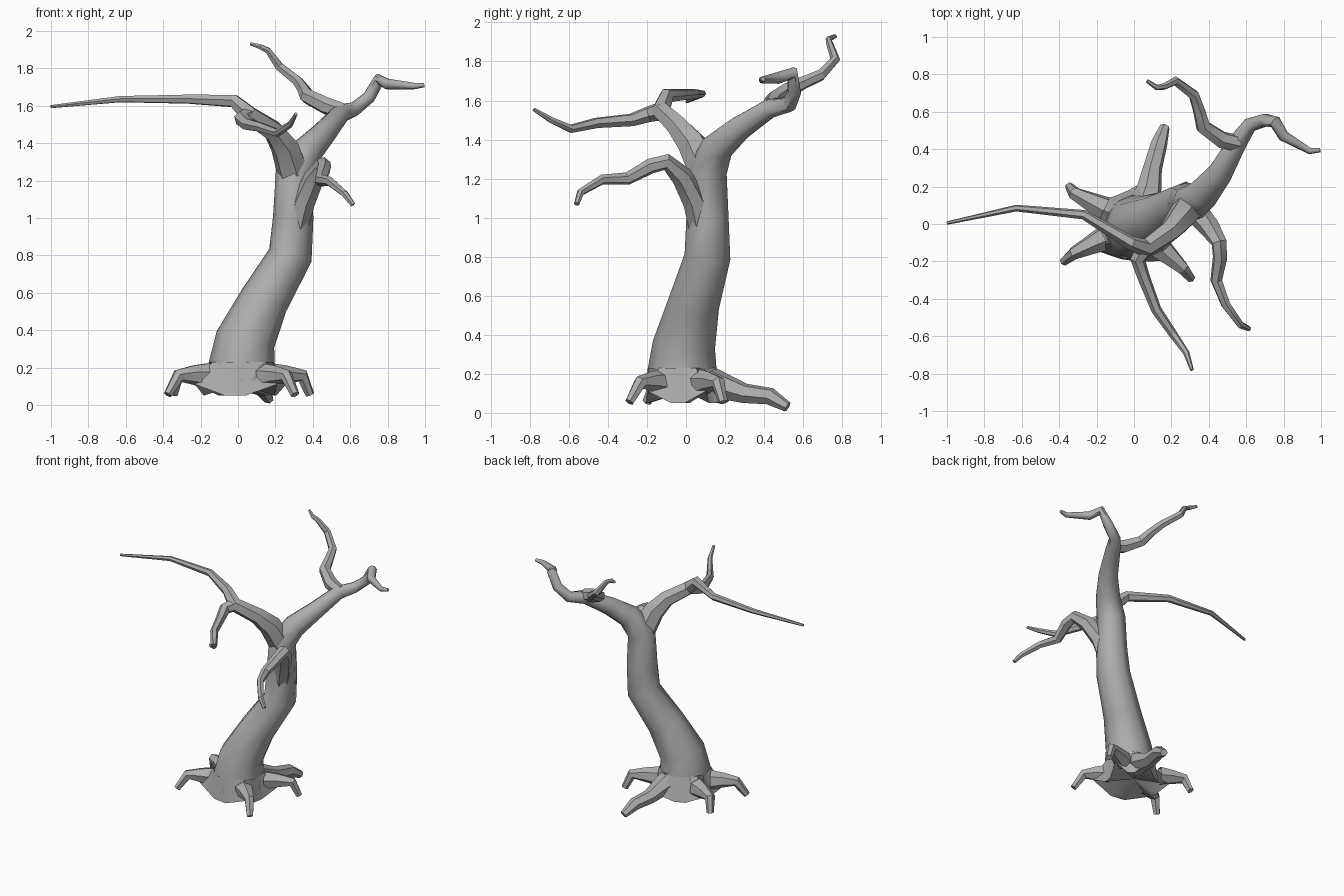
import bpy, bmesh, math
from mathutils import Vector

bark = bpy.data.materials.new("bark")
bark.diffuse_color = (0.42, 0.42, 0.42, 1)


def skin(name, rings, end_centre=None, cap_end=True, smooth=30):
    """Bridge rings of points into one open-bottomed or fanned shell."""
    bm = bmesh.new()
    rings = [[bm.verts.new(p) for p in r] for r in rings]
    n = len(rings[0])
    for r, s in zip(rings, rings[1:]):
        for k in range(n):
            j = (k + 1) % n
            bm.faces.new((r[k], r[j], s[j], s[k]))
    if cap_end:
        bm.faces.new(rings[-1])
    if end_centre:
        c = bm.verts.new(end_centre)
        for k in range(n):
            bm.faces.new((rings[0][(k + 1) % n], rings[0][k], c))
    mesh = bpy.data.meshes.new(name)
    bm.to_mesh(mesh)
    bm.free()
    mesh.materials.append(bark)
    ob = bpy.data.objects.new(name, mesh)
    bpy.context.collection.objects.link(ob)
    bpy.ops.object.select_all(action='DESELECT')
    ob.select_set(True)
    bpy.context.view_layer.objects.active = ob
    bpy.ops.object.shade_smooth_by_angle(angle=math.radians(smooth))


def tube(name, path, sides=6, smooth=30):
    """Faceted tapering tube through (x, y, z, radius) points."""
    pts = [Vector(p[:3]) for p in path]
    rings, prev_t, u = [], None, None
    for i, p in enumerate(pts):
        a = (p - pts[i - 1]).normalized() if i else (pts[1] - p).normalized()
        b = (pts[i + 1] - p).normalized() if i < len(pts) - 1 else a
        t = (a + b).normalized()
        u = prev_t.rotation_difference(t) @ u if u else t.orthogonal()
        u = (u - t * u.dot(t)).normalized()
        v, prev_t = t.cross(u), t
        angs = [2 * math.pi * k / sides for k in range(sides)]
        rings.append([p + path[i][3] * (u * math.cos(w) + v * math.sin(w)) for w in angs])
    skin(name, rings, smooth=smooth)


# Leaning trunk running on into the back right limb
tube("trunk", [
    (0.02, -0.02, 0.13, .185), (0.02, -0.02, 0.21, .178), (0.04, -0.01, 0.35, .16),
    (0.14, 0.04, 0.56, .132), (0.28, 0.11, 0.80, .118), (0.295, 0.11, 1.00, .108),
    (0.30, 0.11, 1.24, .10), (0.37, 0.16, 1.36, .085), (0.46, 0.27, 1.455, .067),
    (0.55, 0.43, 1.56, .052), (0.62, 0.53, 1.58, .040), (0.70, 0.555, 1.645, .036),
    (0.755, 0.545, 1.74, .034), (0.80, 0.47, 1.715, .03), (0.94, 0.39, 1.705, .018),
    (0.995, 0.395, 1.71, .012)], 8, 46)

# Twig curling up from the right limb
tube("back_twig", [
    (0.56, 0.43, 1.57, .045), (0.47, 0.45, 1.60, .048), (0.37, 0.52, 1.65, .042),
    (0.35, 0.60, 1.69, .034), (0.32, 0.69, 1.73, .03), (0.22, 0.765, 1.81, .025),
    (0.16, 0.735, 1.895, .018), (0.12, 0.73, 1.915, .015), (0.07, 0.765, 1.93, .01)])

# Left limb and its long straight twig
tube("left_limb", [
    (0.29, 0.09, 1.25, .085), (0.25, 0.03, 1.38, .078), (0.19, -0.04, 1.465, .06),
    (0.06, -0.13, 1.55, .052), (-0.02, -0.10, 1.625, .038), (-0.27, 0.05, 1.635, .026),
    (-0.63, 0.085, 1.635, .018), (-1.0, 0.005, 1.595, .009)])

# Twig reaching forward from the left limb
tube("front_twig", [
    (0.07, -0.11, 1.55, .05), (0.02, -0.19, 1.53, .042), (0.05, -0.28, 1.50, .034),
    (0.12, -0.46, 1.485, .028), (0.21, -0.59, 1.455, .023), (0.28, -0.69, 1.50, .017),
    (0.31, -0.78, 1.555, .01)])

# Low branch drooping to the front
tube("low_branch", [
    (0.31, 0.08, 0.90, .055), (0.35, 0.045, 1.08, .062), (0.405, -0.02, 1.21, .056),
    (0.455, -0.10, 1.285, .043), (0.46, -0.18, 1.265, .04), (0.44, -0.30, 1.20, .033),
    (0.49, -0.43, 1.195, .026), (0.57, -0.54, 1.13, .02), (0.615, -0.56, 1.07, .014)])

# Flared foot: star ring with webs running out to the roots, hollow below
top, foot = [], []
root_angles = [24, 73, 153, 207, 317]
for n, a in enumerate(root_angles):
    b = root_angles[(n + 1) % 5] + (360 if n == 4 else 0)
    spots = [(a, .27, .11)] + [(a + (b - a) * f, .195, .05) for f in (.35, .65)]
    for deg, r, z in spots:
        c, s = math.cos(math.radians(deg)), math.sin(math.radians(deg))
        foot.append((0.01 + r * c, -0.01 + r * s, z))
        top.append((0.02 + .176 * c, -0.02 + .176 * s, .23))
skin("root_flare", [foot, top], end_centre=(0, 0, .11), cap_end=False, smooth=40)

# Roots: arching knee that drops to a blunt toe
root_toes = [(-0.345, 0.20), (-0.375, -0.20), (0.305, -0.29), (0.385, 0.19)]
root_knees = [(-0.32, 0.165), (-0.32, -0.155), (0.26, -0.235), (0.345, 0.165)]
for n, ((tx, ty), (kx, ky)) in enumerate(zip(root_toes, root_knees)):
    tube(f"root_{n + 1}", [
        (0.50 * kx, 0.50 * ky, 0.155, .07), (0.75 * kx, 0.75 * ky, 0.16, .052),
        (kx, ky, 0.155, .036), (tx, ty, 0.055, .024)])
tube("back_root", [
    (0.05, 0.08, 0.17, .09), (0.08, 0.18, 0.14, .07), (0.10, 0.30, 0.10, .052),
    (0.135, 0.43, 0.085, .045), (0.165, 0.52, 0.03, .027)])
